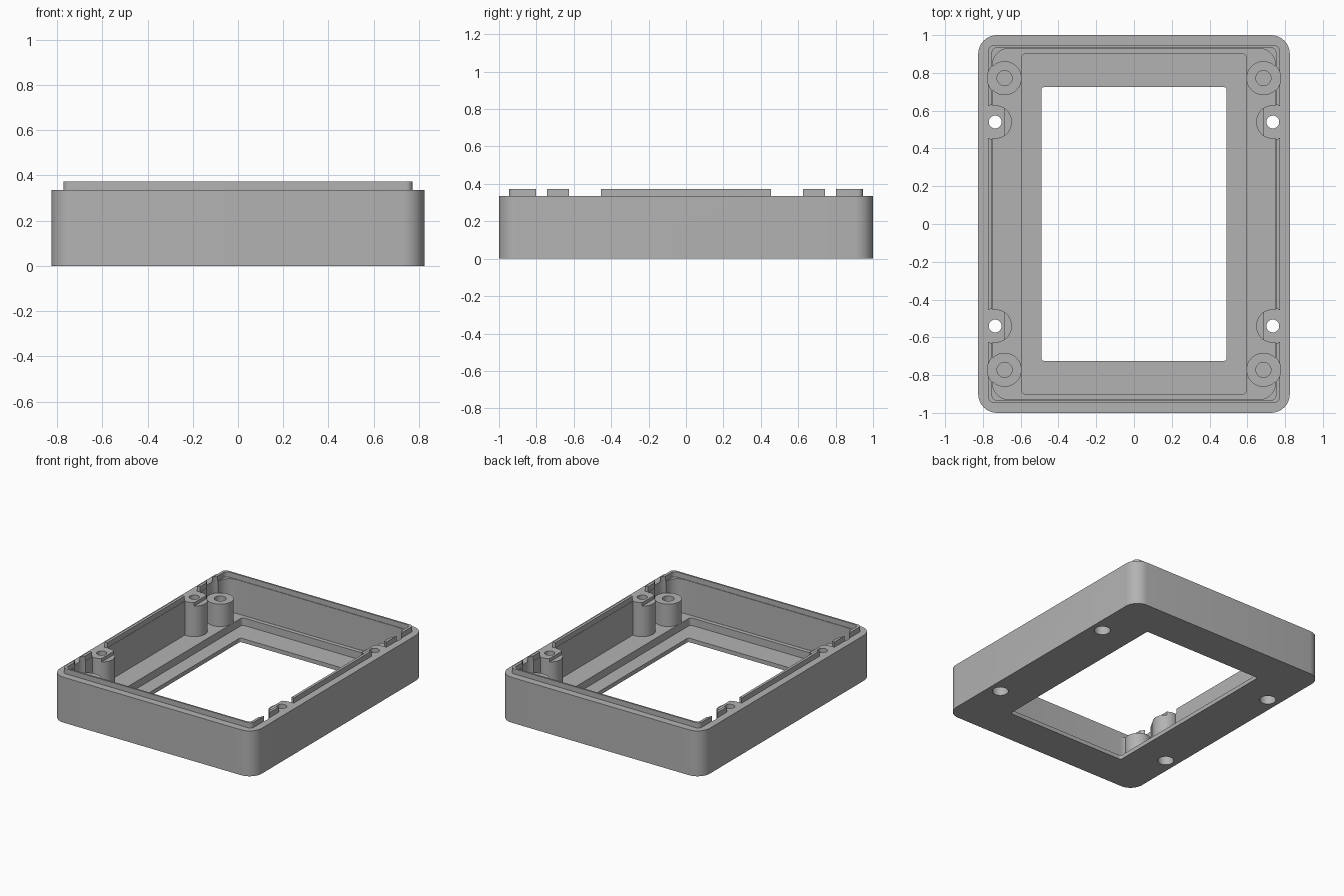
import bpy, bmesh, math

if "Cube" in bpy.data.objects:
    bpy.data.objects.remove(bpy.data.objects["Cube"])

grey = bpy.data.materials.new("case grey")
grey.use_nodes = True
grey.diffuse_color = (0.45, 0.45, 0.45, 1)
grey.node_tree.nodes["Principled BSDF"].inputs["Base Color"].default_value = (0.45, 0.45, 0.45, 1)

RIM, TOP, FLOOR = 0.335, 0.373, 0.085


def prism(name, outline, z0, z1):
    """Extrude a closed xy outline from z0 to z1."""
    bm = bmesh.new()
    face = bm.faces.new([bm.verts.new((x, y, z0)) for x, y in outline])
    up = bmesh.ops.extrude_face_region(bm, geom=[face])["geom"]
    bmesh.ops.translate(bm, vec=(0, 0, z1 - z0),
                        verts=[v for v in up if isinstance(v, bmesh.types.BMVert)])
    bmesh.ops.recalc_face_normals(bm, faces=bm.faces)
    mesh = bpy.data.meshes.new(name)
    bm.to_mesh(mesh)
    bm.free()
    mesh.materials.append(grey)
    obj = bpy.data.objects.new(name, mesh)
    bpy.context.collection.objects.link(obj)
    return obj


def slab(name, hx, hy, r, z0, z1, steps=8):
    """Rounded rectangle block."""
    pts = []
    for i, (sx, sy) in enumerate([(1, 1), (-1, 1), (-1, -1), (1, -1)]):
        for k in range(steps + 1):
            a = math.pi / 2 * (i + k / steps)
            pts.append((sx * (hx - r) + r * math.cos(a), sy * (hy - r) + r * math.sin(a)))
    return prism(name, pts, z0, z1)


def rod(name, x, y, r, z0, z1, n=40):
    ring = [2 * math.pi * (k + 0.5) / n for k in range(n)]
    return prism(name, [(x + r * math.cos(a), y + r * math.sin(a)) for a in ring], z0, z1)


def combine(target, tool, operation="DIFFERENCE"):
    """Apply a boolean and discard the tool."""
    tool.hide_render = True
    mod = target.modifiers.new("cut", "BOOLEAN")
    mod.operation, mod.solver, mod.object = operation, "EXACT", tool
    graph = bpy.context.evaluated_depsgraph_get()
    mesh = bpy.data.meshes.new_from_object(target.evaluated_get(graph))
    target.modifiers.clear()
    target.data = mesh
    bpy.data.objects.remove(tool)


corners = [(sx, sy) for sx in (1, -1) for sy in (1, -1)]

# Case walls, floor and stepped window opening
case = slab("case", 0.825, 1.0, 0.1, 0, 0.45)
combine(case, slab("cavity", 0.75, 0.93, 0.09, FLOOR, 0.6))
combine(case, slab("recess", 0.595, 0.9, 0.02, 0.03, 0.5))
combine(case, slab("window", 0.49, 0.725, 0.015, -0.1, 0.5))

# Corner posts and screw bosses
for sx, sy in corners:
    combine(case, rod("post", sx * 0.685, sy * 0.772, 0.09, 0.05, 0.4), "UNION")
    combine(case, rod("boss", sx * 0.735, sy * 0.54, 0.0885, 0.05, 0.4), "UNION")
combine(case, slab("rim_trim", 1.2, 1.2, 0.1, RIM, 0.7))

# Post tops, blind holes, boss steps and counterbored screw holes
for sx, sy in corners:
    px, py, bx, by = sx * 0.685, sy * 0.772, sx * 0.735, sy * 0.54
    combine(case, rod("post_pocket", px, py, 0.092, 0.25, 0.5))
    combine(case, rod("post_hole", px, py, 0.04, 0.1, 0.5))
    x0, x1 = sorted((sx * 0.685, sx * 0.63))
    y0, y1 = by - 0.1, by + 0.1
    combine(case, prism("boss_step", [(x0, y0), (x1, y0), (x1, y1), (x0, y1)], 0.31, 0.5))
    combine(case, rod("screw_hole", bx, by, 0.034, -0.1, 0.5))
    combine(case, rod("counterbore", bx, by, 0.055, -0.1, 0.1))

# Raised locating lip, broken at the posts and bosses
lip = slab("locating_lip", 0.772, 0.947, 0.03, RIM, TOP)
combine(lip, slab("lip_inside", 0.752, 0.934, 0.03, 0.2, 0.6))
for sx, sy in corners:
    combine(lip, rod("lip_post_gap", sx * 0.685, sy * 0.772, 0.092, 0.2, 0.6))
    combine(lip, rod("lip_boss_gap", sx * 0.735, sy * 0.54, 0.093, 0.2, 0.6))

for obj in (case, lip):
    bpy.ops.object.select_all(action="DESELECT")
    obj.select_set(True)
    bpy.context.view_layer.objects.active = obj
    bpy.ops.object.shade_smooth_by_angle(angle=math.radians(30))
